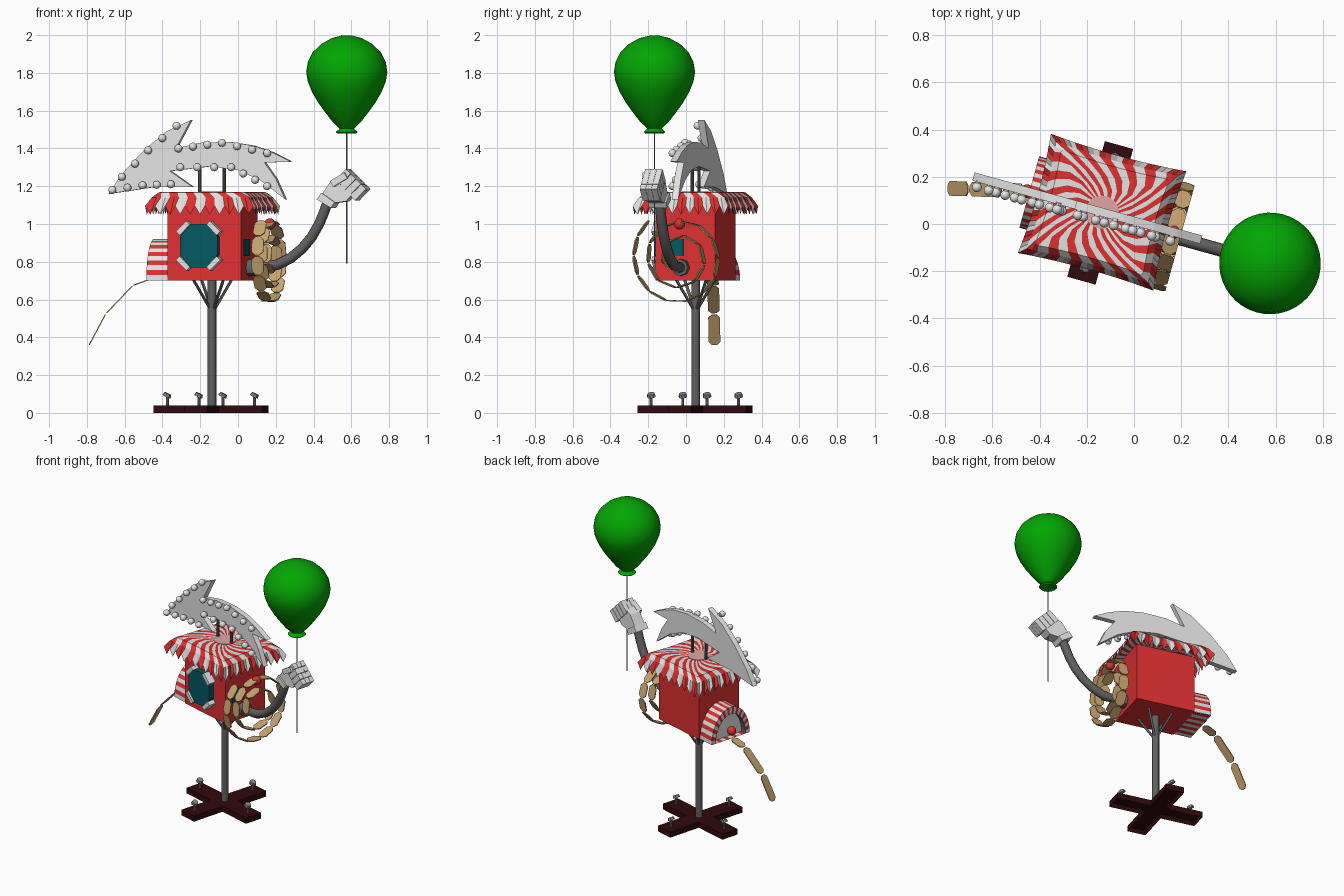
import bpy, bmesh, math
from mathutils import Matrix, Vector

cube = bpy.data.objects.get("Cube")
if cube:
    bpy.data.objects.remove(cube)

# The whole stall is turned slightly about its pole
PLACE = Matrix.Translation((-0.135, 0.05, 0)) @ Matrix.Rotation(math.radians(-15.5), 4, 'Z')
UPRIGHT = Matrix.Rotation(math.pi / 2, 4, 'X')


def material(name, *rgb):
    m = bpy.data.materials.new(name)
    m.use_nodes = True
    m.diffuse_color = (*rgb, 1)
    m.node_tree.nodes["Principled BSDF"].inputs["Base Color"].default_value = (*rgb, 1)
    return m


RED = material("red", 0.74, 0.03, 0.03)
WHITE = material("pale grey", 0.77, 0.77, 0.77)
PINK = material("pale pink", 0.75, 0.38, 0.38)
GREEN = material("balloon green", 0.001, 0.38, 0.001)
MAROON = material("dark maroon", 0.03, 0.003, 0.004)
IRON = material("iron grey", 0.12, 0.12, 0.125)
STEEL = material("steel grey", 0.24, 0.24, 0.24)
TEAL = material("teal", 0.001, 0.1, 0.125)
TAN = material("tan wood", 0.57, 0.37, 0.16)


def finish(name, bm, *mats, smooth=False, recalc=True):
    if recalc:
        bmesh.ops.recalc_face_normals(bm, faces=bm.faces[:])
    bm.transform(PLACE)
    me = bpy.data.meshes.new(name)
    bm.to_mesh(me)
    bm.free()
    for m in mats:
        me.materials.append(m)
    ob = bpy.data.objects.new(name, me)
    bpy.context.collection.objects.link(ob)
    if smooth:
        bpy.ops.object.select_all(action='DESELECT')
        ob.select_set(True)
        bpy.context.view_layer.objects.active = ob
        bpy.ops.object.shade_smooth_by_angle(angle=math.radians(45))


def prism(bm, pts, depth, m=Matrix()):
    rings = [[bm.verts.new(m @ Vector((x, y, s * depth / 2))) for x, y in pts] for s in (-1, 1)]
    n = len(pts)
    for i in range(n):
        j = (i + 1) % n
        bm.faces.new((rings[0][i], rings[0][j], rings[1][j], rings[1][i]))
    bm.faces.new(rings[0][::-1])
    bm.faces.new(rings[1])


def box(bm, size, centre, rot=Matrix()):
    x, y, z = size[0] / 2, size[1] / 2, size[2]
    prism(bm, [(-x, -y), (x, -y), (x, y), (-x, y)], z, Matrix.Translation(centre) @ rot)


def rod(bm, a, b, r1, r2=None, n=10):
    a, b = Vector(a), Vector(b)
    m = Matrix.Translation((a + b) / 2) @ (b - a).to_track_quat('Z', 'Y').to_matrix().to_4x4()
    bmesh.ops.create_cone(bm, cap_ends=True, segments=n, radius1=r1,
                          radius2=r1 if r2 is None else r2, depth=(b - a).length, matrix=m)


def ball(bm, p, r):
    bmesh.ops.create_uvsphere(bm, u_segments=14, v_segments=9, radius=r, matrix=Matrix.Translation(p))


def lx(x):  # front-on x to distance along the stall
    return (x + 0.14) / 0.964


def upright(bm, pts, depth, y):
    prism(bm, [(lx(x), z) for x, z in pts], depth, Matrix.Translation((0, y, 0)) @ UPRIGHT)


def turned(bm, profile, x, y, n=40):
    rings = [[bm.verts.new((x + r * math.cos(math.tau * i / n), y + r * math.sin(math.tau * i / n), z))
              for i in range(n)] for r, z in profile]
    for a, b in zip(rings, rings[1:]):
        for i in range(n):
            bm.faces.new((a[i], a[(i + 1) % n], b[(i + 1) % n], b[i]))
    bm.faces.new(rings[0])
    bm.faces.new(rings[-1])


# Cross base with hollow underside
FOOT = Vector((-0.007, -0.005, 0))
bm = bmesh.new()
L, w = 0.298, 0.062
quarter = [Vector((L, -w)), Vector((L, w)), Vector((w, w))]
cross = [Matrix.Rotation(k * math.pi / 2, 2) @ p for k in range(4) for p in quarter]
prism(bm, cross, 0.04, Matrix.Translation(FOOT + Vector((0, 0, 0.02))))
bmesh.ops.recalc_face_normals(bm, faces=bm.faces[:])
under = [f for f in bm.faces if f.normal.z < -0.9]
bmesh.ops.inset_region(bm, faces=under, thickness=0.018, depth=-0.025)
finish("cross_base", bm, MAROON)

# Bolts, pole and braces
bolts, pole = bmesh.new(), bmesh.new()
rod(pole, (-0.003, 0, 0.03), (-0.003, 0, 0.71), 0.023, n=16)
for k in range(4):
    t = k * math.pi / 2
    p = FOOT + Vector((0.24 * math.cos(t), 0.24 * math.sin(t), 0))
    rod(bolts, p + Vector((0, 0, 0.03)), p + Vector((0, 0, 0.09)), 0.008)
    rod(bolts, p + Vector((-0.004, 0, 0.086)), p + Vector((0.004, 0, 0.102)), 0.024, 0.02, 8)
    t += math.pi / 4
    rod(pole, (0, 0, 0.53), (0.12 * math.cos(t), 0.12 * math.sin(t), 0.71), 0.008, n=8)
finish("base_bolts", bolts, STEEL)
finish("pole_and_braces", pole, IRON, smooth=True)

# Booth box
bm = bmesh.new()
box(bm, (0.405, 0.328, 0.4), (0, 0, 0.9))
finish("booth", bm, RED)

# Swirled striped roof with scalloped skirt and flared corners
bm = bmesh.new()
A, B, N = 0.298, 0.262, 88


def on_rect(u):
    side, f = divmod(u % N, N / 4)
    f = 2 * f / (N / 4) - 1
    a, b = [v * (0.95 + 0.05 * f * f) for v in (A, B)]
    return [(a, B * f), (-A * f, b), (-a, -B * f), (A * f, -b)][int(side)]


rings = []
for s, z in [(0.03, 1.17), (0.2, 1.17), (0.4, 1.17), (0.6, 1.17), (0.8, 1.168), (0.9, 1.14), (1, 1.075)]:
    ring = []
    for i in range(N):
        x, y = on_rect(i - 13 * max(0, 0.9 - s))
        drop = 0 if s < 1 else (0.025 if i % 2 else -0.02)
        ring.append(bm.verts.new((x * s, y * s, z - drop)))
    rings.append(ring)
for a, b in zip(rings, rings[1:]):
    for i in range(N):
        j = (i + 1) % N
        bm.faces.new((a[i], b[i], b[j], a[j])).material_index = i // 2 % 2
bm.faces.new(rings[0])
finish("striped_roof", bm, WHITE, RED, recalc=False)
bm = bmesh.new()
rod(bm, (0, 0, 1.165), (0, 0, 1.173), 0.07, n=24)
finish("roof_centre", bm, PINK)

# Front window with four corner brackets, and side window
glass, brackets = bmesh.new(), bmesh.new()
octagon = [(0.112 * math.cos(t), 0.125 * math.sin(t)) for t in [math.pi / 8 + k * math.pi / 4 for k in range(8)]]
prism(glass, octagon, 0.04, Matrix.Translation((-0.02, -0.182, 0.885)) @ UPRIGHT)
for sx in (-1, 1):
    for sz in (-1, 1):
        turn = Matrix.Rotation(sx * sz * math.radians(45), 4, 'Y')
        box(brackets, (0.08, 0.055, 0.028), (-0.02 + sx * 0.083, -0.187, 0.885 + sz * 0.094), turn)
box(glass, (0.008, 0.1, 0.09), (0.204, -0.06, 0.875))
finish("windows", glass, TEAL)
finish("window_brackets", brackets, WHITE)

# Striped tunnel porch
bm = bmesh.new()
S = 25
loops = []
for x, s in [(-0.2, 1), (-0.32, 1), (-0.32, 0.78), (-0.28, 0.78)]:
    loops.append([bm.verts.new((x, 0.157 * s * math.cos(math.pi * i / S),
                                0.702 + 0.22 * s * math.sin(math.pi * i / S))) for i in range(S + 1)])
for k, (a, b) in enumerate(zip(loops, loops[1:])):
    for i in range(S):
        f = bm.faces.new((a[i], b[i], b[i + 1], a[i + 1]))
        f.material_index = i % 2 if k < 2 else 2
bm.faces.new(loops[-1])
for i in range(10):
    y = -0.155 + 0.031 * i
    corners = [(-0.2, y), (-0.32, y), (-0.32, y + 0.031), (-0.2, y + 0.031)]
    bm.faces.new([bm.verts.new((p, q, 0.701)) for p, q in corners]).material_index = i % 2
finish("tunnel_porch", bm, WHITE, RED, IRON)

# Wooden slats: a coil on one side, a hanging tongue on the other
bm = bmesh.new()


def slat(a, b, width, across):
    a, b = Vector(a), Vector(b)
    d = (b - a).normalized()
    across = (across - d * across.dot(d)).normalized()
    m = Matrix((d, across, d.cross(across))).transposed().to_4x4()
    l, h = (b - a).length * 0.47, width / 2
    c = h * 0.6
    prism(bm, [(-l, -h + c), (-l + c, -h), (l - c, -h), (l, -h + c),
               (l, h - c), (l - c, h), (-l + c, h), (-l, h - c)], 0.006, Matrix.Translation((a + b) / 2) @ m)


def radius(phi):
    return 0.214 - 0.012 * phi


def coil(phi):
    return (0.315, radius(phi) * math.cos(phi), 0.82 + radius(phi) * math.sin(phi))


phi = 11
while phi > -math.radians(225):
    step = 0.105 / radius(phi)
    slat(coil(phi), coil(phi - step), 0.065, Vector((1, 0, 0)))
    phi -= step
tongue = [(-0.465, 0.71), (-0.555, 0.675), (-0.69, 0.525), (-0.775, 0.355)]
tongue = [(lx(x), 0.25 * (x + 0.465), z) for x, z in tongue]
for a, b in zip(tongue, tongue[1:]):
    slat(a, b, 0.062, Vector((-0.267, 0.964, 0)))
finish("wooden_slats", bm, TAN)

bm = bmesh.new()
ball(bm, (0.315, 0, 1.0), 0.03)
ball(bm, (-0.33, 0, 0.76), 0.03)
finish("red_knobs", bm, RED, smooth=True)

# Arrow sign on two posts
bm = bmesh.new()
arrow = [(-0.685, 1.16), (-0.62, 1.26), (-0.5, 1.39), (-0.38, 1.49), (-0.25, 1.55), (-0.33, 1.4),
         (-0.2, 1.43), (-0.05, 1.435), (0.08, 1.415), (0.18, 1.38), (0.28, 1.33), (0.14, 1.325),
         (0.2, 1.24), (0.25, 1.13), (0.12, 1.23), (0, 1.285), (-0.15, 1.305), (-0.36, 1.28),
         (-0.24, 1.195), (-0.45, 1.195)]
upright(bm, arrow, 0.036, 0)
finish("arrow_sign", bm, WHITE)
bm = bmesh.new()
for x in (-0.208, -0.078):
    rod(bm, (lx(x), 0, 1.15), (lx(x), 0, 1.33), 0.009)
finish("sign_posts", bm, IRON)

# Bulbs spaced along the sign's edges
bm = bmesh.new()
rows = [([(-0.66, 1.18), (-0.5, 1.205), (-0.35, 1.21)], 5),
        ([(-0.61, 1.25), (-0.47, 1.39), (-0.32, 1.52)], 5),
        ([(-0.31, 1.4), (-0.08, 1.43), (0.16, 1.375)], 7),
        ([(-0.3, 1.3), (-0.03, 1.3), (0.16, 1.2)], 7)]
for (a, b, c), n in rows:
    for i in range(n):
        t = 2 * i / (n - 1)
        p = Vector(a).lerp(Vector(b), t) if t <= 1 else Vector(b).lerp(Vector(c), t - 1)
        q = Vector((lx(p.x), -0.04, p.y))
        ball(bm, q, 0.021)
        rod(bm, q, q + Vector((0, 0.03, 0)), 0.012, n=8)
finish("sign_bulbs", bm, WHITE, smooth=True)

# Curved arm: a tube swept in the upright plane
bm = bmesh.new()
path = [(0.05, 0.77), (0.13, 0.77), (0.21, 0.785), (0.28, 0.82), (0.34, 0.87), (0.39, 0.93),
        (0.43, 1.0), (0.455, 1.06), (0.48, 1.13)]
path = [Vector((lx(x), -0.02, z)) for x, z in path]
rings = []
for i, p in enumerate(path):
    d = (path[min(i + 1, len(path) - 1)] - path[max(i - 1, 0)]).normalized()
    side = Vector((0, 1, 0)).cross(d)
    rings.append([bm.verts.new(p + 0.028 * (side * math.cos(t) + Vector((0, math.sin(t), 0))))
                  for t in [math.tau * k / 12 for k in range(12)]])
for a, b in zip(rings, rings[1:]):
    for k in range(12):
        bm.faces.new((a[k], a[(k + 1) % 12], b[(k + 1) % 12], b[k]))
bm.faces.new(rings[0])
bm.faces.new(rings[-1])
rod(bm, (0.2, -0.02, 0.77), (0.24, -0.02, 0.77), 0.045, n=8)
finish("arm", bm, IRON, smooth=True)

# Gloved fist
bm = bmesh.new()
upright(bm, [(0.43, 1.13), (0.455, 1.165), (0.525, 1.115), (0.505, 1.085)], 0.1, -0.02)
upright(bm, [(0.455, 1.155), (0.51, 1.11), (0.58, 1.12), (0.63, 1.17), (0.57, 1.26), (0.5, 1.225)], 0.08, -0.02)
for k in range(4):
    o = (k - 1.5) * 0.027
    for j in (-1, 0, 1):
        box(bm, (0.085, 0.031, 0.036), (lx(0.608 + o), -0.02 + j * 0.032, 1.208 - o),
            Matrix.Rotation(-math.pi / 4, 4, 'Y'))
box(bm, (0.09, 0.035, 0.035), (lx(0.55), -0.065, 1.235), Matrix.Rotation(-math.pi / 6, 4, 'Y'))
finish("gloved_fist", bm, WHITE)

# Balloon and string
bm = bmesh.new()
profile = [(0.02, 1.999), (0.08, 1.984), (0.135, 1.953), (0.18, 1.91), (0.206, 1.86), (0.215, 1.805),
           (0.207, 1.755), (0.185, 1.7), (0.15, 1.64), (0.11, 1.585), (0.075, 1.54), (0.045, 1.512),
           (0.038, 1.505), (0.058, 1.487), (0.05, 1.48), (0.02, 1.49)]
turned(bm, profile, 0.743, -0.019)
finish("balloon", bm, GREEN, smooth=True)
bm = bmesh.new()
rod(bm, (0.743, -0.019, 0.79), (0.743, -0.019, 1.5), 0.004, n=6)
finish("balloon_string", bm, STEEL)
